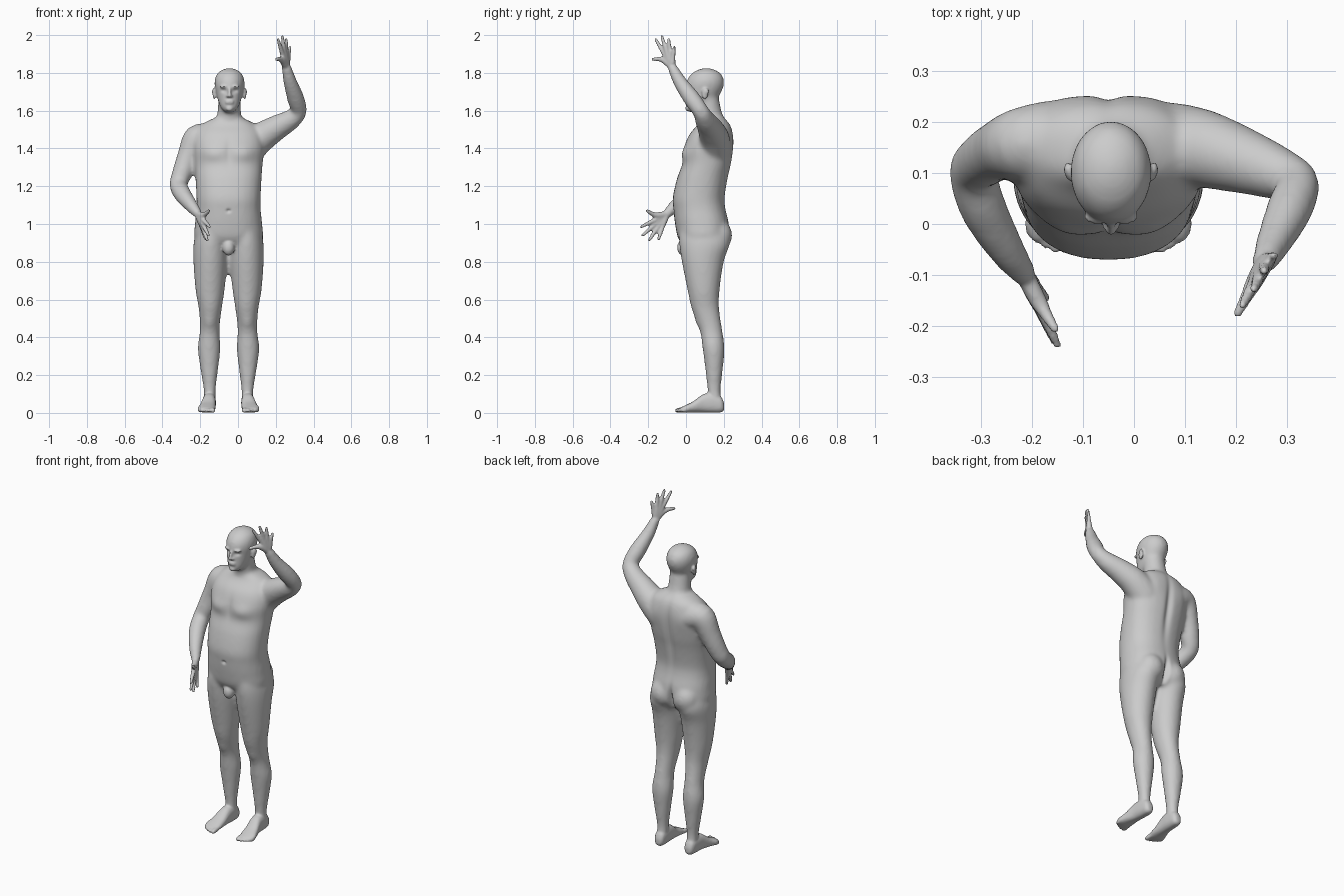
import bpy, bmesh, math
from mathutils import Vector, Matrix

CX = -0.05   # body midline
SEG = 28


def spline(rows, steps=5):
    """Catmull-Rom through rows of numbers."""
    out = []
    for i in range(len(rows) - 1):
        a, b, c, d = (rows[max(i - 1, 0)], rows[i], rows[i + 1], rows[min(i + 2, len(rows) - 1)])
        for s in range(steps):
            t = s / steps
            out.append([0.5 * (2 * q + (r - p) * t + (2 * p - 5 * q + 4 * r - w) * t * t
                               + (3 * q - p - 3 * r + w) * t ** 3) for p, q, r, w in zip(a, b, c, d)])
    return out + [list(rows[-1])]


def skin(bm, rings):
    loops = [[bm.verts.new(p) for p in ring] for ring in rings]
    n = len(loops[0])
    for a, b in zip(loops, loops[1:]):
        for i in range(n):
            bm.faces.new((a[i], a[(i + 1) % n], b[(i + 1) % n], b[i]))
    bm.faces.new(loops[0][::-1])
    bm.faces.new(loops[-1])


def stack(bm, rows, along_y=False, power=2.0):
    """Rows: position, centre x, half width, then low/high in the remaining axis."""
    rings = []
    for p, cx, rx, lo, hi in spline(rows):
        ring = []
        for k in range(SEG):
            a = 2 * math.pi * k / SEG
            c, s = math.cos(a), math.sin(a)
            x = cx + rx * math.copysign(abs(c) ** (2 / power), c)
            q = (lo + hi) / 2 + (hi - lo) / 2 * math.copysign(abs(s) ** (2 / power), s)
            ring.append((x, p, q) if along_y else (x, q, p))
        rings.append(ring)
    skin(bm, rings)


def blob(bm, loc, size):
    m = Matrix.Translation(loc) @ Matrix.Diagonal((*size, 1))
    bmesh.ops.create_uvsphere(bm, u_segments=20, v_segments=12, radius=1, matrix=m)


def tube(bm, rows, steps=5):
    """Round limb through rows of x, y, z, radius."""
    pts = spline(rows, steps)
    pos = [Vector(p[:3]) for p in pts]
    tan = [(pos[min(i + 1, len(pos) - 1)] - pos[max(i - 1, 0)]).normalized() for i in range(len(pos))]
    u = tan[0].orthogonal().normalized()
    rings = []
    for i, t in enumerate(tan):
        if i:
            u = tan[i - 1].rotation_difference(t) @ u
        v = t.cross(u)
        r = pts[i][3]
        rings.append([pos[i] + r * (u * math.cos(2 * math.pi * k / 16) + v * math.sin(2 * math.pi * k / 16))
                      for k in range(16)])
    skin(bm, rings)
    for i in (0, -1):
        blob(bm, pos[i], [pts[i][3] * 0.98] * 3)


def fuse(bm, name, voxel, rounds):
    """Merge overlapping volumes into one smooth skin."""
    bmesh.ops.recalc_face_normals(bm, faces=bm.faces)
    me = bpy.data.meshes.new(name)
    bm.to_mesh(me)
    ob = bpy.data.objects.new(name, me)
    bpy.context.collection.objects.link(ob)
    rm = ob.modifiers.new("skin", 'REMESH')
    rm.mode = 'VOXEL'
    rm.voxel_size = voxel
    sm = ob.modifiers.new("soften", 'SMOOTH')
    sm.factor = 0.5
    sm.iterations = rounds
    bpy.context.view_layer.update()
    res = bpy.data.meshes.new_from_object(ob.evaluated_get(bpy.context.evaluated_depsgraph_get()))
    ob.modifiers.clear()
    ob.data = res
    return ob


core = bmesh.new()
# torso
stack(core, [(.86, CX, .11, .01, .19), (.92, CX, .178, -.04, .225), (1.0, CX, .178, -.058, .228),
             (1.08, CX, .17, -.067, .21), (1.14, CX, .17, -.07, .206), (1.24, CX, .175, -.048, .222),
             (1.32, CX, .181, -.02, .24), (1.40, CX, .188, -.012, .25), (1.47, CX, .178, .015, .25),
             (1.525, CX, .145, .06, .235), (1.56, CX, .08, .075, .205)], power=2.3)
# neck and head
tube(core, [(CX, .15, 1.5, .08), (-.047, .13, 1.57, .065), (-.045, .113, 1.67, .06)])
stack(core, [(1.592, -.045, .024, .012, .06), (1.615, -.045, .045, .0, .10), (1.655, -.045, .062, .0, .155),
             (1.70, -.045, .073, .001, .188), (1.74, -.045, .08, .0, .202), (1.775, -.045, .076, .012, .198),
             (1.805, -.045, .058, .04, .175), (1.825, -.045, .02, .085, .13)])
for s in (-1, 1):
    # legs
    stack(core, [(z, CX + s * c, r, f, b) for z, c, r, f, b in (
        (.98, .085, .08, -.035, .21), (.9, .094, .091, -.036, .232), (.8, .096, .09, -.022, .2),
        (.65, .098, .077, .008, .178), (.55, .097, .061, .03, .176), (.44, .1, .052, .072, .192),
        (.34, .103, .06, .088, .204), (.23, .102, .047, .102, .195), (.12, .1, .032, .113, .184),
        (.06, .1, .032, .11, .192), (.02, .1, .03, .11, .192))])
    # buttocks
    blob(core, (CX + s * .075, .17, .94), (.078, .075, .085))
# raised arm
tube(core, [(.05, .15, 1.39, .085), (.12, .15, 1.455, .08), (.2, .128, 1.507, .068), (.28, .1, 1.553, .054),
            (.32, .078, 1.597, .044), (.305, .03, 1.665, .046), (.277, -.03, 1.75, .037), (.256, -.073, 1.83, .027)])
# lowered arm
tube(core, [(-.16, .165, 1.45, .075), (-.218, .157, 1.452, .073), (-.262, .145, 1.36, .06),
            (-.295, .125, 1.27, .054), (-.315, .1, 1.21, .048), (-.295, .03, 1.16, .047),
            (-.25, -.05, 1.1, .037), (-.214, -.1, 1.055, .026)])
body = fuse(core, "body", .011, 8)

full = bmesh.new()
full.from_mesh(body.data)
bpy.data.objects.remove(body)


def hand(bm, wrist, thumb, tips):
    w = Vector(wrist)
    for tip, k in zip(tips, (.5, .52, .52, .5)):
        t = Vector(tip)
        kn = w.lerp(t, k)
        tube(bm, [(*w, .018), (*w.lerp(kn, .5), .0165), (*kn, .0125), (*kn.lerp(t, .55), .0105), (*t, .008)], 3)
    t, mid = Vector(thumb), w.lerp(Vector(tips[0]), .3)
    tube(bm, [(*w, .018), (*w.lerp(mid.lerp(t, .3), .8), .017), (*mid.lerp(t, .55), .0125), (*t, .009)], 3)


# hands
hand(full, (.256, -.075, 1.83), (.203, -.175, 1.872),
     [(.212, -.16, 1.977), (.235, -.128, 1.992), (.255, -.092, 1.977), (.275, -.062, 1.937)])
hand(full, (-.212, -.103, 1.052), (-.155, -.205, 1.07),
     [(-.15, -.237, .985), (-.156, -.23, .94), (-.163, -.195, .914), (-.172, -.145, .92)])

# feet and toes
for s in (-1, 1):
    stack(full, [(y, CX + s * c, r, lo, hi) for y, c, r, lo, hi in (
        (.202, .1, .014, .015, .05), (.185, .1, .029, .003, .085), (.14, .101, .034, .001, .105),
        (.09, .104, .036, .002, .098), (.04, .111, .042, .002, .062), (.0, .117, .047, .001, .042),
        (-.03, .114, .038, .003, .028))], along_y=True, power=2.4)
    for off, tip, r in ((.083, -.047, .0135), (.105, -.048, .0105), (.123, -.04, .01),
                        (.139, -.03, .0095), (.153, -.016, .0095)):
        tube(full, [(CX + s * (off * .9 + .012), .015, .02, r), (CX + s * off, tip + .015, .015, r),
                    (CX + s * off, tip, .0125, r * .9)], 3)
    # ears
    blob(full, (-.045 + s * .08, .1, 1.69), (.009, .017, .031))
    blob(full, (-.045 + s * .085, .107, 1.7), (.008, .014, .019))

# nose, lips, chin, brow and groin
tube(full, [(-.045, .0, 1.718, .007), (-.045, -.008, 1.698, .008), (-.045, -.014, 1.68, .0095)], 3)
for s in (-1, 1):
    blob(full, (-.045 + s * .01, -.003, 1.677), (.008, .01, .007))
    blob(full, (-.045 + s * .028, .012, 1.728), (.026, .013, .008))
for z in (1.651, 1.641):
    blob(full, (-.045, .001, z), (.022, .008, .005))
blob(full, (-.045, .01, 1.611), (.02, .014, .014))
blob(full, (CX, -.015, .875), (.032, .032, .042))
man = fuse(full, "figure", .006, 3)

# surface modelling: centre, falloff, push along y
dents = [(CX, .24, 1.32, .02, .06, .17, -.014), (CX, .24, .92, .014, .08, .07, -.03),
         (CX, -.06, 1.07, .011, .04, .009, .01), (CX, 0, 1.38, .018, .06, .06, .006)]
for s in (-1, 1):
    dents += [(-.045 + s * .031, .008, 1.706, .016, .03, .01, .009),
              (CX + s * .085, -.01, 1.37, .06, .05, .04, -.012),
              (CX + s * .1, .25, 1.43, .055, .06, .06, -.0 + .006),
              (CX + s * .1, .07, .48, .03, .04, .035, -.006)]
for v in man.data.vertices:
    x, y, z = v.co
    for cx, cy, cz, sx, sy, sz, push in dents:
        d = ((x - cx) / sx) ** 2 + ((y - cy) / sy) ** 2 + ((z - cz) / sz) ** 2
        if d < 9:
            v.co.y += push * math.exp(-d)
man.data.shade_smooth()
